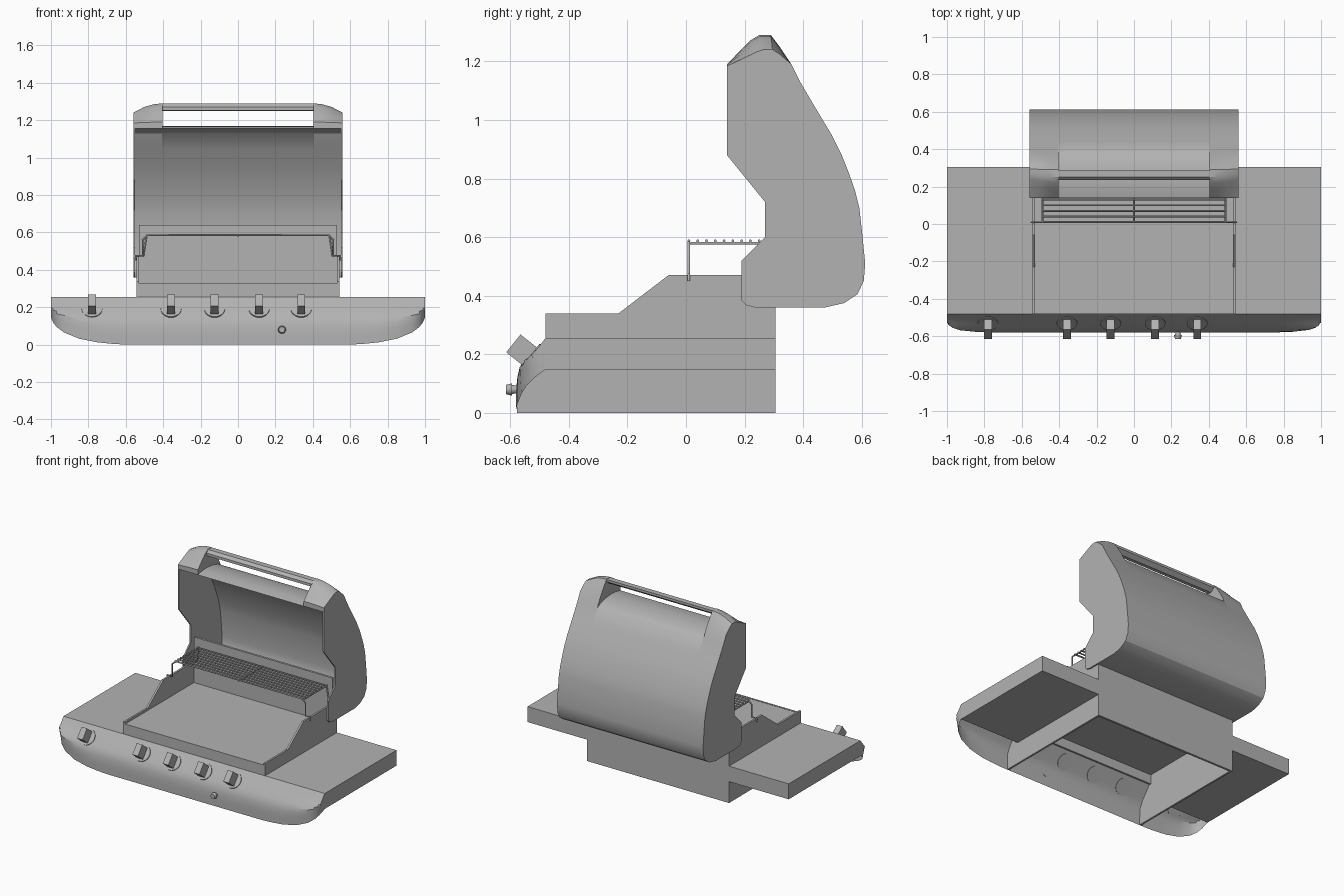
import bpy, bmesh, math
from mathutils import Vector, Matrix

if "Cube" in bpy.data.objects:
    bpy.data.objects.remove(bpy.data.objects["Cube"])

grey = bpy.data.materials.new("grey_metal")
grey.diffuse_color = (.45, .45, .45, 1)
grey.use_nodes = True
grey.node_tree.nodes["Principled BSDF"].inputs["Base Color"].default_value = grey.diffuse_color


def finish(name, bm):
    bmesh.ops.recalc_face_normals(bm, faces=bm.faces)
    me = bpy.data.meshes.new(name)
    bm.to_mesh(me)
    bm.free()
    me.materials.append(grey)
    ob = bpy.data.objects.new(name, me)
    bpy.context.collection.objects.link(ob)
    bpy.ops.object.select_all(action='DESELECT')
    ob.select_set(True)
    bpy.context.view_layer.objects.active = ob
    bpy.ops.object.shade_smooth_by_angle(angle=math.radians(30))
    return ob


def loft(name, sections, closed=True, caps=True, up=None):
    """sections: list of (x, [(y, z), ...]) joined along x; up: wanted facing of an open sheet."""
    bm = bmesh.new()
    rows = [[bm.verts.new((x, y, z)) for y, z in pts] for x, pts in sections]
    n = len(rows[0])
    for a, b in zip(rows, rows[1:]):
        for i in range(n if closed else n - 1):
            j = (i + 1) % n
            bm.faces.new((a[i], a[j], b[j], b[i]))
    if caps:
        bm.faces.new(rows[0])
        bm.faces.new(rows[-1])
    ob = finish(name, bm)
    if up and sum((p.normal.dot(up) * p.area for p in ob.data.polygons)) < 0:
        ob.data.flip_normals()
    return ob


def extrude(name, pts, x0, x1, **kw):
    return loft(name, [(x0, pts), (x1, pts)], **kw)


def box(name, x0, x1, y0, y1, z0, z1):
    return extrude(name, [(y0, z0), (y1, z0), (y1, z1), (y0, z1)], x0, x1)


def rod(name, pts, r):
    cu = bpy.data.curves.new(name, 'CURVE')
    cu.dimensions = '3D'
    cu.bevel_depth, cu.bevel_resolution, cu.use_fill_caps = r, 1, True
    sp = cu.splines.new('POLY')
    sp.points.add(len(pts) - 1)
    for p, co in zip(sp.points, pts):
        p.co = (*co, 1)
    cu.materials.append(grey)
    ob = bpy.data.objects.new(name, cu)
    bpy.context.collection.objects.link(ob)
    bpy.ops.object.select_all(action='DESELECT')
    ob.select_set(True)
    bpy.context.view_layer.objects.active = ob
    bpy.ops.object.convert(target='MESH')


# Curved control panel: one profile, swept up and back toward both ends
profile = [(-.48, .255), (-.505, .223), (-.53, .19), (-.553, .16), (-.568, .135),
           (-.576, .105), (-.58, .07), (-.58, .035), (-.58, 0)]
stations = [(.6, 0, -.58, -.58), (.68, .005, -.58, -.58), (.75, .012, -.58, -.58),
            (.85, .032, -.578, -.575), (.93, .065, -.571, -.562), (.97, .095, -.56, -.543),
            (.988, .118, -.548, -.52), (1, .145, -.53, -.485)]


def panel_section(zb, ytop, ybot):
    out = []
    for y, z in profile:
        if z < .2:
            z = .2 - (.2 - z) * (.2 - zb) / .2
        t = min(1, max(0, (z - zb) / (.2 - zb)))
        out.append((max(y, ybot + (ytop - ybot) * t), z))
    return out


half = [(x, panel_section(*s)) for x, *s in stations]
loft("control_panel", [(-x, p) for x, p in reversed(half)] + half,
     closed=False, up=Vector((0, -1, 0)))
for s, side in ((-1, "left"), (1, "right")):
    extrude("panel_end_" + side, half[-1][1] + [(-.478, .148)], *sorted((s * .999, s)))

# Side shelves and firebox walls
wall = [(-.577, 0), (.305, 0), (.305, .47), (-.06, .47), (-.23, .34), (-.48, .34),
        (-.48, .25), (-.55, .16), (-.575, .11)]
for s, side in ((-1, "left"), (1, "right")):
    box("shelf_" + side, *sorted((s * .54, s)), -.48, .305, .148, .255)
    extrude("firebox_wall_" + side, wall, *sorted((s * .53, s * .543)))
box("cooking_plate", -.53, .53, -.475, .28, .31, .325)
box("firebox_front", -.535, .535, -.48, -.468, .245, .327)
box("firebox_back", -.54, .54, .29, .305, 0, .47)
box("back_splash", -.53, .53, .275, .29, .31, .64)

# Open lid: outer curve shared by the shell, the side skins and the cheeks
curve = [(.39, 1.13), (.44, 1.045), (.5, .945), (.532, .88), (.556, .82), (.577, .76),
         (.592, .7), (.602, .61), (.612, .51), (.607, .45), (.585, .405), (.54, .375),
         (.475, .36), (.31, .36)]
lip = [(.14, 1.155), (.19, 1.166), (.24, 1.168), (.3, 1.163), (.36, 1.147), (.39, 1.13)]
inner = [(.14, 1.155), (.14, 1.19), (.18, 1.232), (.22, 1.272), (.25, 1.29), (.29, 1.29),
         (.32, 1.25), (.36, 1.19)]
outer = [(.14, 1.155), (.14, 1.185), (.19, 1.208), (.24, 1.232), (.265, 1.241), (.295, 1.241),
         (.32, 1.225), (.36, 1.19)]
cheek = outer + curve[:-1] + [
    (.235, .36), (.205, .368), (.19, .385), (.19, .52), (.27, .6), (.27, .72), (.14, .88)]
back = Vector((0, 1, .3))
extrude("lid_shell", lip[:-1] + curve, -.405, .405, closed=False, caps=False, up=back)
for s, side in ((-1, "left"), (1, "right")):
    extrude("lid_cheek_" + side, cheek, *sorted((s * .55, s * .559)))
    loft("lid_side_skin_" + side,
         [(s * x, [(a[0] + (b[0] - a[0]) * t, a[1] + (b[1] - a[1]) * t)
                   for a, b in zip(inner, outer)] + curve)
          for x, t in ((.405, 0), (.45, .1), (.5, .38), (.559, 1))],
         closed=False, caps=False, up=back)
    extrude("handle_block_floor_" + side, lip, *sorted((s * .405, s * .555)),
            closed=False, caps=False, up=Vector((0, 0, -1)))
    extrude("handle_block_wall_" + side, inner + lip[:0:-1], *sorted((s * .405, s * .407)))
extrude("lid_handle", [(.235, 1.252), (.235, 1.27), (.252, 1.288), (.29, 1.288),
                       (.29, 1.272), (.262, 1.25)], -.406, .406)

# Warming rack: bent front frame, side rails and cross rods
bend = [(.548, .45), (.548, .475), (.51, .475), (.51, .56), (.485, .585)]
rod("rack_front_frame", [(-x, .01, z) for x, z in bend]
    + [(x, .01, z) for x, z in reversed(bend)], .005)
for x in (-.49, 0, .49):
    rod("rack_rail", [(x, .01, .579), (x, .28, .579)], .005)
for i in range(9):
    y = .01 + i * .03
    rod("rack_rod", [(-.49, y, .587), (.49, y, .587)], .005)
for s in (-1, 1):
    rod("rack_back_leg", [(s * .49, .27, .579), (s * .505, .27, .475), (s * .535, .27, .475)], .005)

# Control knobs: disc and upright grip tilted onto the sloping panel
normal = Vector((0, -.78, .62)).normalized()
along = Vector((0, .62, .78)).normalized()
for x in (-.781, -.358, -.125, .113, .338):
    frame = Matrix((along.cross(normal), along, normal)).transposed().to_4x4()
    frame.translation = (x, -.53, .19)
    bm = bmesh.new()
    bmesh.ops.create_cone(bm, cap_ends=True, segments=24, radius1=.056, radius2=.055, depth=.01,
                          matrix=frame)
    bmesh.ops.create_cube(bm, size=1, matrix=frame @ Matrix.Translation((0, 0, .038))
                          @ Matrix.Diagonal((.042, .078, .076, 1)))
    finish("control_knob", bm)

# Igniter button
bm = bmesh.new()
for y, d, r1, r2 in ((-.588, .02, .013, .016), (-.604, .02, .021, .016)):
    bmesh.ops.create_cone(bm, cap_ends=True, segments=16, radius1=r1, radius2=r2, depth=d,
                          matrix=Matrix.Translation((.235, y, .08)) @ Matrix.Rotation(math.pi / 2, 4, 'X'))
finish("igniter_button", bm)
